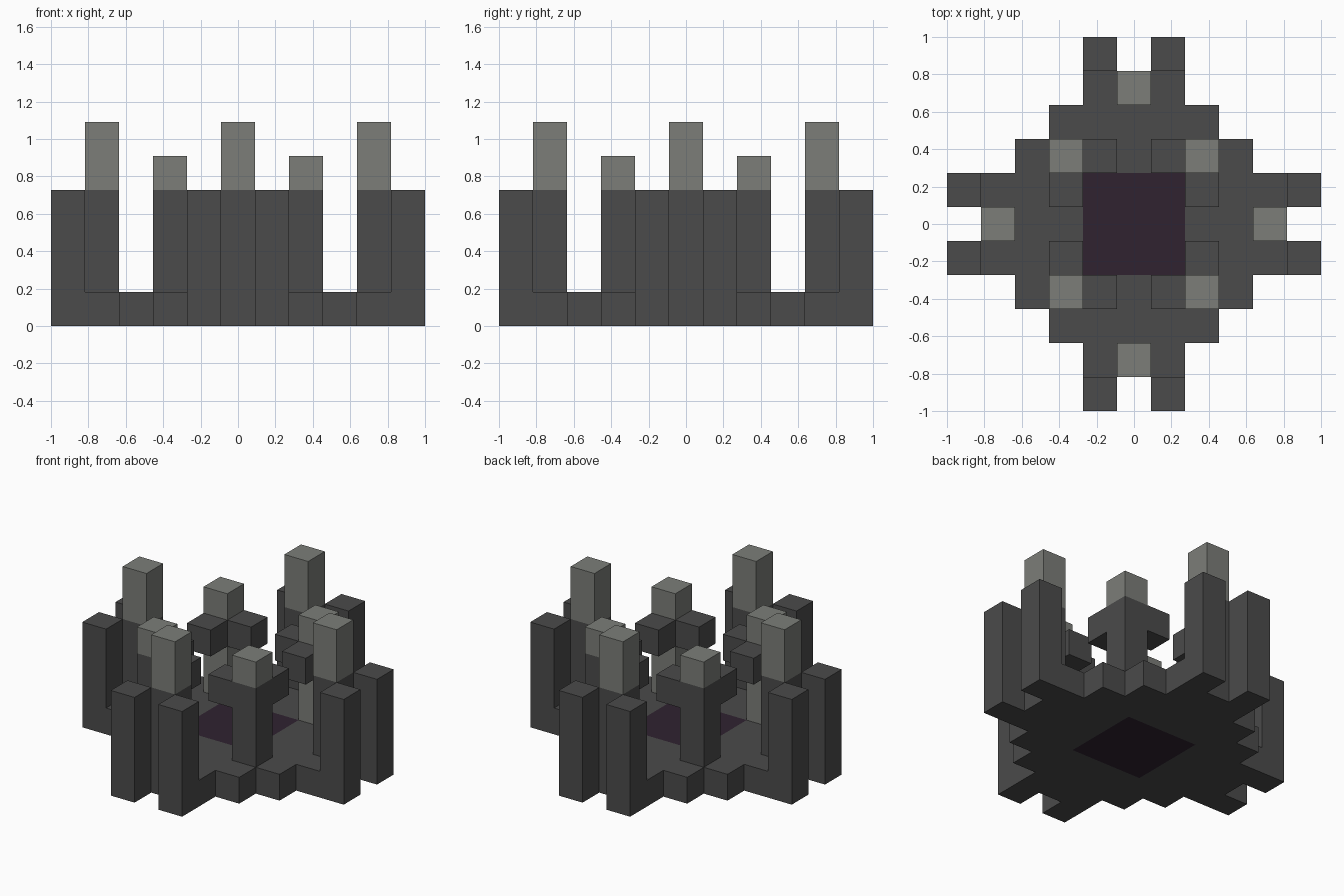
import bpy
import bmesh
from mathutils import Vector, Matrix

cube = bpy.data.objects.get("Cube")
if cube:
    bpy.data.objects.remove(cube, do_unlink=True)

U = 2 / 11  # one block


def make_material(name, color):
    mat = bpy.data.materials.new(name)
    mat.use_nodes = True
    mat.diffuse_color = (*color, 1)
    bsdf = next(n for n in mat.node_tree.nodes if n.type == 'BSDF_PRINCIPLED')
    bsdf.inputs["Base Color"].default_value = (*color, 1)
    bsdf.inputs["Roughness"].default_value = 0.9
    return mat


dark = make_material("dark stone", (0.07, 0.07, 0.07))
light = make_material("light stone", (0.2, 0.207, 0.19))
purple = make_material("dark purple", (0.029, 0.016, 0.03))


def finish(name, bm, materials):
    mesh = bpy.data.meshes.new(name)
    bm.to_mesh(mesh)
    bm.free()
    for mat in materials:
        mesh.materials.append(mat)
    obj = bpy.data.objects.new(name, mesh)
    bpy.context.collection.objects.link(obj)
    return obj


def block(name, x, y, bottom, top, materials, rule=None):
    """One-block-wide column centred on grid cell x, y."""
    bm = bmesh.new()
    place = Matrix.Translation(Vector((x, y, (bottom + top) / 2)) * U)
    size = Matrix.Diagonal((U, U, (top - bottom) * U, 1))
    bmesh.ops.create_cube(bm, size=1, matrix=place @ size)
    bm.normal_update()
    if rule:
        for f in bm.faces:
            f.material_index = rule(f.normal)
    return finish(name, bm, materials)


# Stepped base slab with a purple square in the middle
half_width = {0: 4, 1: 4, 2: 3, 3: 2, 4: 1}
bm = bmesh.new()
for y in range(-4, 5):
    w = half_width[abs(y)]
    for x in range(-w, w + 1):
        corners = [(x - .5, y - .5), (x + .5, y - .5), (x + .5, y + .5), (x - .5, y + .5)]
        bm.faces.new([bm.verts.new((a * U, b * U, 0)) for a, b in corners])
bmesh.ops.remove_doubles(bm, verts=bm.verts, dist=0.001)
raised = bmesh.ops.extrude_face_region(bm, geom=bm.faces[:], use_keep_orig=True)
new_verts = [g for g in raised["geom"] if isinstance(g, bmesh.types.BMVert)]
bmesh.ops.translate(bm, verts=new_verts, vec=(0, 0, U))
bmesh.ops.recalc_face_normals(bm, faces=bm.faces[:])
for f in bm.faces:
    c = f.calc_center_median() / U
    f.material_index = int(abs(f.normal.z) > .5 and max(abs(c.x), abs(c.y)) < 1.5)
finish("base", bm, [dark, purple])

# Four sides: a tall tower between two outer posts
sides = {"front": (0, -1), "back": (0, 1), "left": (1, 0), "right": (-1, 0)}
for side, (dx, dy) in sides.items():
    block(f"{side}_tower", dx * 4, dy * 4, 1, 4, [dark])
    block(f"{side}_tower_top", dx * 4, dy * 4, 4, 6, [light])
    for s, label in ((-1, "a"), (1, "b")):
        block(f"{side}_post_{label}", dx * 5 + dy * s, dy * 5 + dx * s, 0, 4, [dark])

# Four inner pillars, light on the faces toward the middle, with overhanging arms
for sx, xname in ((-1, "right"), (1, "left")):
    for sy, yname in ((-1, "front"), (1, "back")):
        name = f"{yname}_{xname}"
        block(f"{name}_pillar", sx * 2, sy * 2, 1, 4, [dark, light],
              lambda n: int(n.x * sx < -.5 or n.y * sy < -.5))
        block(f"{name}_pillar_top", sx * 2, sy * 2, 4, 5, [light])
        block(f"{name}_arm_x", sx, sy * 2, 3, 4, [dark])
        block(f"{name}_arm_y", sx * 2, sy, 3, 4, [dark])
